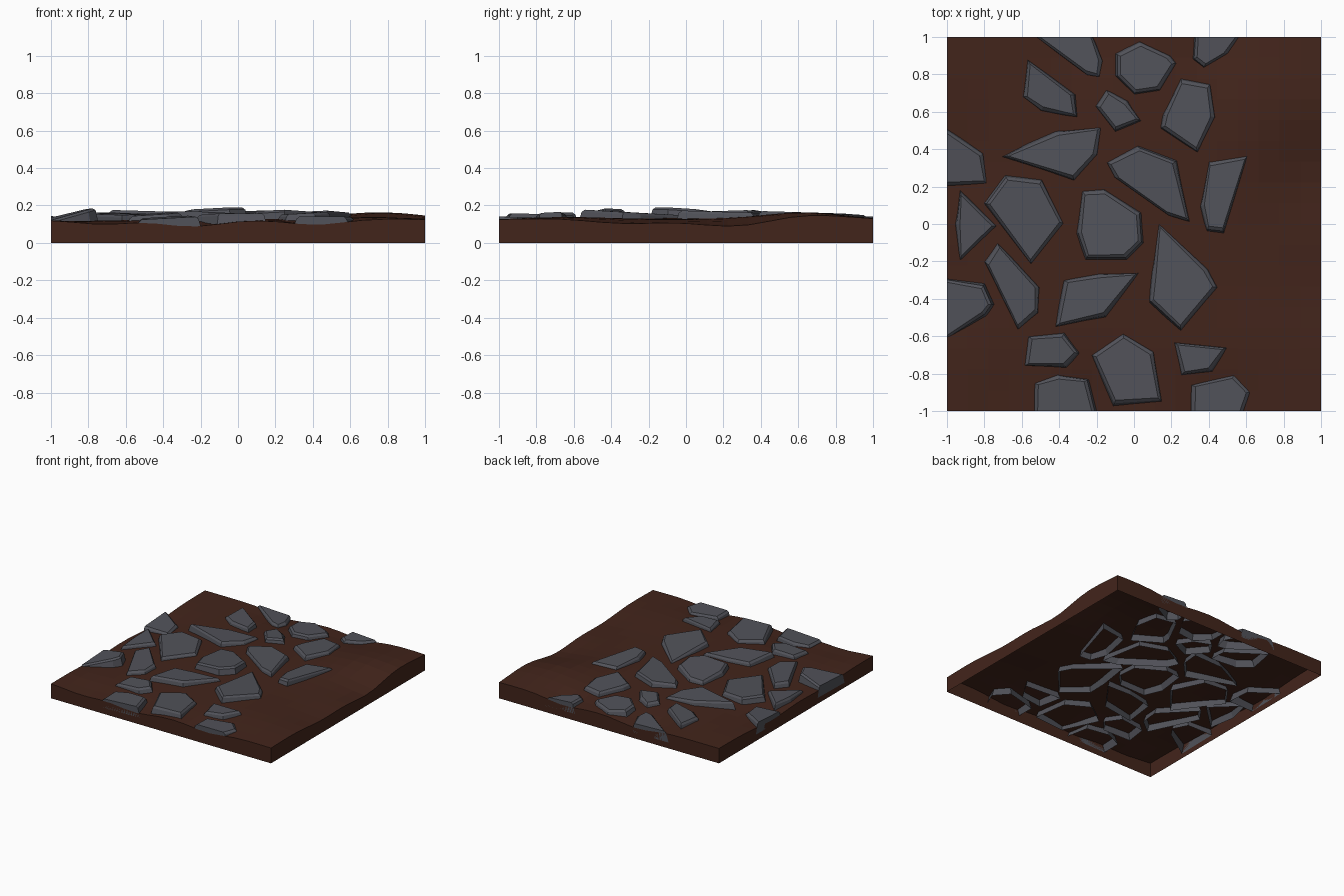
import bpy, bmesh, random
from math import exp
from mathutils import Vector

if "Cube" in bpy.data.objects:
    bpy.data.objects.remove(bpy.data.objects["Cube"])

random.seed(4)


def material(name, rgb):
    m = bpy.data.materials.new(name)
    m.diffuse_color = (*rgb, 1)
    m.use_nodes = True
    m.node_tree.nodes["Principled BSDF"].inputs["Base Color"].default_value = m.diffuse_color
    return m


SOIL = material("soil_brown", (0.055, 0.018, 0.011))
STONE = material("stone_grey", (0.082, 0.084, 0.1))

# mounds and hollows of the soil: x, y, height, radius
BUMPS = [(0.8, 0.57, 0.05, 0.25), (-0.25, -1, -0.035, 0.15), (0.42, -1, -0.028, 0.14),
         (-0.72, -1, -0.022, 0.14), (-0.25, 1, -0.035, 0.15), (0.42, 1, -0.028, 0.14),
         (1, -0.35, -0.025, 0.2), (1, 0.3, -0.05, 0.2), (-1, 0.3, -0.03, 0.2),
         (-1, -0.35, -0.02, 0.2), (0.75, -0.6, 0.02, 0.25), (0, 0, 0.012, 0.4)]


def soil_z(x, y):
    return 0.122 + sum(h * exp(-((x - a) ** 2 + (y - b) ** 2) / (2 * r * r)) for a, b, h, r in BUMPS)


def finish(bm, name, mat):
    me = bpy.data.meshes.new(name)
    bm.to_mesh(me)
    bm.free()
    me.materials.append(mat)
    bpy.context.collection.objects.link(bpy.data.objects.new(name, me))


# soil tile: wavy top with straight skirt, open underneath
bm = bmesh.new()
bmesh.ops.create_grid(bm, x_segments=18, y_segments=18, size=1)
for v in bm.verts:
    v.co.z = soil_z(v.co.x, v.co.y)
rim = [e for e in bm.edges if e.is_boundary]
skirt = bmesh.ops.extrude_edge_only(bm, edges=rim)["geom"]
for v in skirt:
    if isinstance(v, bmesh.types.BMVert):
        v.co.z = 0
bmesh.ops.recalc_face_normals(bm, faces=bm.faces)
if max(bm.faces, key=lambda f: f.calc_center_median().z).normal.z < 0:
    bmesh.ops.reverse_faces(bm, faces=bm.faces)
finish(bm, "soil", SOIL)

count = 0


def stone(*pts, lift=0.033, tilt=None):
    """Flagstone: tilted flat top, chamfer and sides sunk into the soil, open below."""
    global count
    count += 1
    pts = [Vector(p) for p in pts]
    c = sum(pts, Vector((0, 0))) / len(pts)
    area = sum(a.cross(b) for a, b in zip(pts, pts[1:] + pts[:1]))
    if area < 0:
        pts.reverse()
    tx, ty = tilt or (random.uniform(-0.07, 0.07), random.uniform(-0.07, 0.07))
    base = soil_z(*c)
    bm = bmesh.new()
    rings = []
    # inset distance, height above the soil
    for inset, h in ((-0.012, -0.05), (0.012, lift - 0.013), (0.03, lift)):
        ring = []
        for p in pts:
            q = p + (c - p).normalized() * inset
            for i in (0, 1):
                if abs(p[i]) > 0.999:      # stones cut off at the tile border
                    q[i] = p[i]
            d = q - c
            k = 1 if h > 0 else 0.4
            ring.append(bm.verts.new((q.x, q.y, base + h + k * (tx * d.x + ty * d.y))))
        rings.append(ring)
    n = len(pts)
    for lo, hi in zip(rings, rings[1:]):
        for i in range(n):
            j = (i + 1) % n
            bm.faces.new((lo[i], lo[j], hi[j], hi[i]))
    bm.faces.new(rings[-1])
    finish(bm, f"stone_{count:02d}", STONE)


# back rows
stone((-.53, 1), (-.25, .79), (-.18, .78), (-.16, .87), (-.22, 1))
stone((-.10, .91), (.03, .98), (.2, .90), (.23, .86), (.14, .71), (0, .69), (-.10, .79))
stone((.32, 1), (.31, .88), (.37, .83), (.51, .91), (.57, 1))
stone((-.57, .88), (-.31, .69), (-.30, .57), (-.5, .60), (-.6, .68))
stone((-.15, .72), (-.03, .66), (.04, .55), (-.1, .49), (-.21, .63))
stone((.25, .78), (.41, .75), (.44, .57), (.34, .38), (.14, .51), (.15, .58))
# middle rows
stone((-.70, .36), (-.42, .5), (-.17, .52), (-.19, .37), (-.32, .23))
stone((-1, .51), (-.8, .38), (-.78, .21), (-1, .2))
stone((-.15, .33), (.02, .42), (.23, .34), (.30, .01), (.19, .04), (-.11, .25))
stone((.40, .34), (.61, .37), (.48, -.05), (.39, -.04), (.35, .09))
stone((-.69, .26), (-.49, .24), (-.37, 0), (-.55, -.22), (-.8, .11))
stone((-.93, .18), (-.73, -.01), (-.93, -.2), (-.96, 0))
stone((-.28, .18), (-.16, .19), (.04, .06), (.05, -.1), (-.04, -.19), (-.26, -.19), (-.31, -.05), lift=0.043)
stone((-.73, -.1), (-.5, -.34), (-.51, -.48), (-.62, -.57), (-.8, -.2))
# front rows
stone((-1, -.29), (-.8, -.32), (-.75, -.43), (-.79, -.49), (-1, -.62), lift=0.055, tilt=(.25, .05))
stone((-.38, -.3), (-.18, -.26), (.03, -.26), (-.15, -.5), (-.42, -.55))
stone((.13, .01), (.4, -.24), (.45, -.34), (.25, -.57), (.08, -.42), (.09, -.26))
stone((-.57, -.6), (-.37, -.58), (-.29, -.69), (-.36, -.77), (-.59, -.76))
stone((-.23, -.7), (-.06, -.58), (.11, -.68), (.15, -.95), (-.11, -.97))
stone((.21, -.63), (.5, -.66), (.42, -.79), (.25, -.81))
stone((-.54, -1), (-.54, -.85), (-.41, -.8), (-.24, -.83), (-.2, -1))
stone((.3, -1), (.3, -.86), (.54, -.8), (.63, -.9), (.59, -1))
